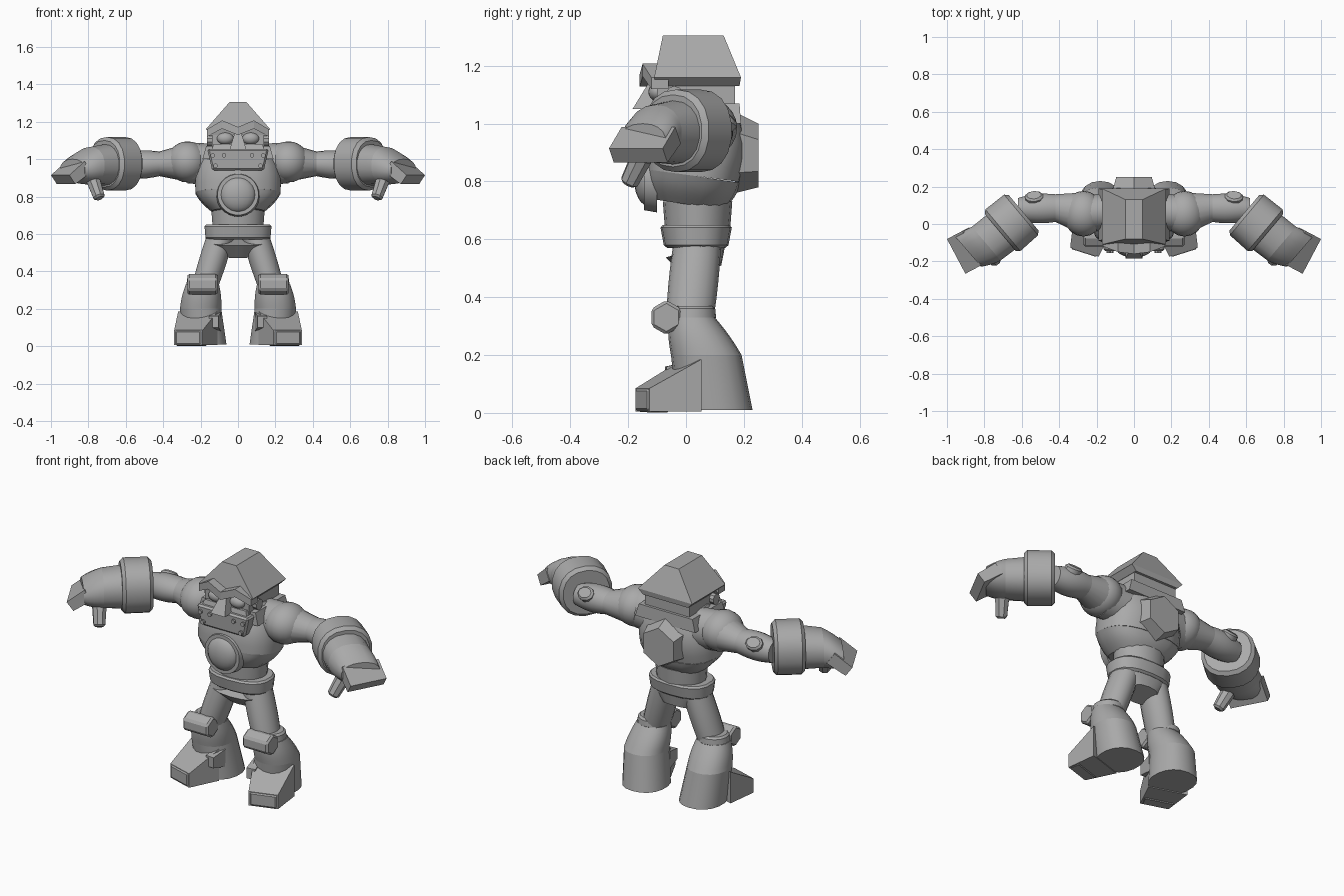
import bpy, bmesh, math
from mathutils import Matrix, Vector

cube = bpy.data.objects.get("Cube")
if cube:
    bpy.data.objects.remove(cube, do_unlink=True)

grey = bpy.data.materials.new("plain grey")
grey.use_nodes = True
grey.diffuse_color = (.4, .4, .4, 1)
grey.node_tree.nodes["Principled BSDF"].inputs["Base Color"].default_value = grey.diffuse_color

UP, BACK, OUT = Vector((0, 0, 1)), Vector((0, 1, 0)), Vector((1, 0, 0))
FOREARM = Vector((.76, -.65, 0))
TOE = Vector((.3, -.95, 0))
BOX = 4


def finish(name, bm, mirror, angle):
    bmesh.ops.recalc_face_normals(bm, faces=bm.faces)
    mesh = bpy.data.meshes.new(name)
    bm.to_mesh(mesh)
    bm.free()
    mesh.materials.append(grey)
    part = bpy.data.objects.new(name, mesh)
    bpy.context.collection.objects.link(part)
    if mirror:
        part.modifiers.new("both_sides", 'MIRROR').use_axis[0] = True
    bpy.ops.object.select_all(action='DESELECT')
    part.select_set(True)
    bpy.context.view_layer.objects.active = part
    bpy.ops.object.shade_smooth_by_angle(angle=math.radians(angle))


def solid(name, start, end, size, end_size=None, sides=18, facing=None,
          bulge=0, power=1, bevel=0, mirror=False):
    """Tapered tube or box between two centres; sizes are half widths."""
    start, end = Vector(start), Vector(end)
    size = Vector(size)
    end_size = Vector(end_size) if end_size else size
    # Both end faces look along this axis, so a leaning solid can keep level ends
    axis = (facing or end - start).normalized()
    across = (BACK if abs(axis.z) > .8 else UP).cross(axis).normalized()
    rise = axis.cross(across)
    corner = 1 / math.cos(math.pi / BOX) if sides == BOX else 1
    steps = 6 if bulge else 1
    bm = bmesh.new()
    loops = []
    for k in range(steps + 1):
        t = k / steps
        half = size.lerp(end_size, t) * corner
        swell = bulge * math.sin(math.pi * t)
        loop = []
        for i in range(sides):
            a = math.tau * (i + .5) / sides
            c, s = math.cos(a), math.sin(a)
            u = math.copysign(abs(c) ** power, c) * (half.x + swell)
            v = math.copysign(abs(s) ** power, s) * (half.y + swell)
            loop.append(bm.verts.new(start.lerp(end, t) + across * u + rise * v))
        loops.append(loop)
    for low, high in zip(loops, loops[1:]):
        for i in range(sides):
            j = (i + 1) % sides
            bm.faces.new((low[i], low[j], high[j], high[i]))
    bm.faces.new(loops[0][::-1])
    bm.faces.new(loops[-1])
    if bevel:
        bmesh.ops.recalc_face_normals(bm, faces=bm.faces)
        hard = [e for e in bm.edges if e.calc_face_angle() > math.radians(50)]
        bmesh.ops.bevel(bm, geom=hard, offset=bevel, segments=1, affect='EDGES')
    finish(name, bm, mirror, 20 if sides < 10 else 35)


def ball(name, centre, radii, mirror=False):
    bm = bmesh.new()
    bmesh.ops.create_uvsphere(bm, u_segments=20, v_segments=12, radius=1)
    bm.transform(Matrix.LocRotScale(Vector(centre), None, Vector(radii)))
    finish(name, bm, mirror, 40)


# Torso, waist and pelvis
solid("belly", (0, .01, .72), (0, .025, .82), (.14, .12), (.23, .165), bulge=.01, power=.8)
solid("chest", (0, .025, .82), (0, .06, 1.08), (.23, .165), (.15, .11), bulge=.03, power=.8)
solid("waist", (0, .04, .6), (0, .04, .73), (.135, .11), (.145, .12))
solid("pelvis", (0, .06, .49), (0, .035, .57), (.09, .065), (.175, .11), power=.8)
solid("belt", (0, .035, .57), (0, .035, .65), (.175, .11), (.182, .125), power=.8, bevel=.01)

# Chest dome in its ring
solid("chest_ring", (0, -.1, .81), (0, -.145, .81), (.118, .118), (.11, .11), sides=24)
ball("chest_dome", (0, -.13, .81), (.095, .05, .095))

# Six-sided back plate
solid("back_plate", (0, .17, .9), (0, .25, .89), (.135, .14), (.11, .11), sides=6, facing=BACK)

# Head, collar and helmet
solid("collar", (0, .05, 1), (0, .05, 1.07), (.19, .14), (.17, .135), sides=BOX)
solid("head", (0, .035, 1), (0, .035, 1.15), (.14, .135), sides=BOX)
solid("helmet", (0, .04, 1.16), (0, .025, 1.305), (.172, .15), (.045, .105), sides=BOX, facing=UP)
solid("helmet_rim", (0, .04, 1.13), (0, .04, 1.16), (.142, .145), (.172, .15), sides=BOX)

# Brow ridge: rises from the middle to a peak, then falls to the temple
peak = (.085, -.115, 1.185)
solid("inner_brow", (0, -.125, 1.15), peak, (.035, .022), sides=BOX, facing=OUT, mirror=True)
solid("outer_brow", peak, (.165, -.09, 1.14), (.035, .022), (.03, .02),
      sides=BOX, facing=OUT, mirror=True)

# Face
ball("eye", (.068, -.1, 1.11), (.045, .03, .032), mirror=True)
solid("cheek", (.085, -.08, 1.03), (.08, -.08, 1.08), (.065, .05), (.05, .035),
      sides=BOX, facing=UP, mirror=True)
solid("nose", (0, -.11, 1.14), (0, -.145, 1.05), (.018, .02), (.045, .04), sides=BOX, facing=UP)
solid("ear_bolt", (.13, -.04, 1.1), (.165, -.04, 1.1), (.03, .03), sides=10, mirror=True)

# Jaw plate with rivets
solid("jaw", (0, -.05, .94), (0, -.05, 1.055), (.138, .09), (.165, .095), sides=BOX, bevel=.01)
for x, z in ((.12, .965), (.135, 1.02), (.075, 1.02)):
    solid("jaw_rivet", (x, -.12, z), (x, -.155, z), (.012, .012), sides=8, mirror=True)

# Shoulders and upper arms
solid("shoulder_root", (.1, .07, .97), (.27, .055, .98), (.1, .11), facing=OUT, mirror=True)
ball("shoulder", (.27, .055, .985), (.11, .122, .11), mirror=True)
solid("upper_arm", (.3, .06, .98), (.42, .085, .975), (.108, .095), (.075, .066),
      facing=OUT, mirror=True)
solid("elbow", (.42, .085, .975), (.62, .08, .965), (.075, .066), (.06, .06),
      facing=OUT, bulge=.012, mirror=True)
solid("elbow_knob", (.53, .09, .96), (.535, .155, 1.025), (.05, .04), sides=10, bevel=.01, mirror=True)

# Forearm cuff, hand, fingers and thumb
solid("forearm_cuff", (.59, .06, .975), (.715, -.045, .975), (.143, .143), (.148, .143),
      power=.9, bevel=.018, mirror=True)
solid("palm", (.7, -.035, .97), (.79, -.105, .965), (.122, .112), (.12, .1),
      facing=FOREARM, power=.9, mirror=True)
solid("knuckles", (.79, -.105, .965), (.885, -.15, .94), (.12, .1), (.105, .06),
      facing=FOREARM, power=.9, bulge=.005, mirror=True)
solid("fingers", (.85, -.12, .96), (.935, -.165, .89), (.105, .035), (.105, .03),
      sides=BOX, mirror=True)
solid("thumb", (.775, -.15, .89), (.74, -.2, .79), (.04, .04), (.032, .032),
      sides=8, bevel=.01, mirror=True)

# Legs and knees
solid("thigh", (.185, .01, .29), (.09, .04, .6), (.07, .08), (.075, .082),
      facing=UP, bulge=.005, mirror=True)
solid("knee_strap", (.19, .02, .32), (.19, .02, .37), (.088, .085), (.082, .08), bevel=.01, mirror=True)
solid("knee_pad", (.11, -.068, .33), (.27, -.068, .33), (.06, .06), sides=6, bevel=.01, mirror=True)

# Boots with toes turned outwards
solid("boot_ankle", (.18, .1, .01), (.2, .07, .2), (.12, .13), (.112, .122),
      facing=UP, power=.9, mirror=True)
solid("boot_shaft", (.2, .07, .2), (.19, .02, .33), (.112, .122), (.09, .08),
      facing=UP, power=.9, bulge=.005, mirror=True)
solid("boot_foot", (.215, .02, .095), (.265, -.15, .045), (.11, .09), (.08, .04),
      sides=BOX, facing=TOE, mirror=True)
solid("toe_cap", (.245, -.08, .05), (.268, -.155, .045), (.092, .05), (.075, .04),
      sides=BOX, facing=TOE, bevel=.01, mirror=True)
solid("ankle_flap", (.12, .02, .13), (.13, -.07, .13), (.03, .05), (.025, .03),
      sides=BOX, mirror=True)
